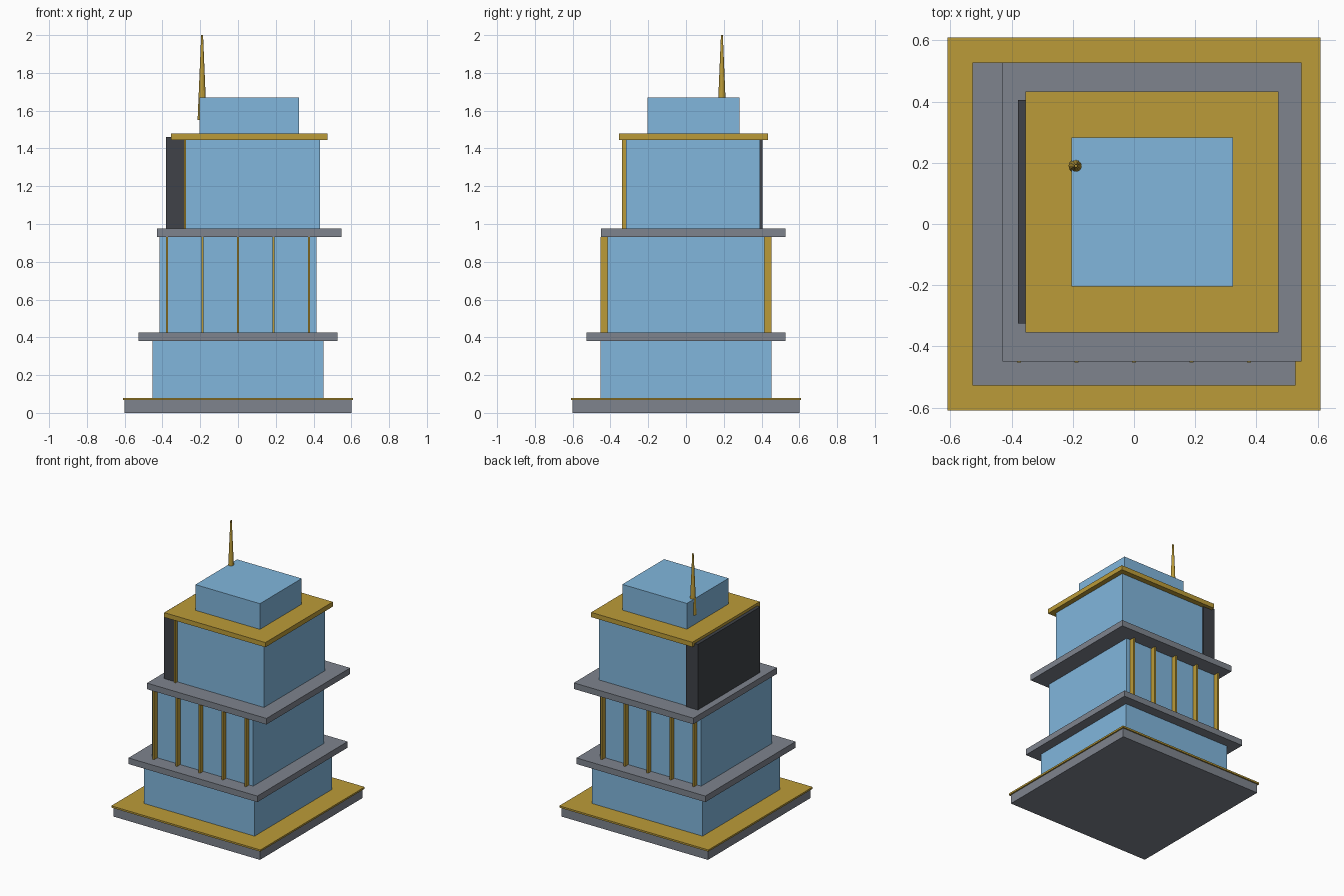
import bpy

if "Cube" in bpy.data.objects:
    bpy.data.objects.remove(bpy.data.objects["Cube"])


def material(name, color):
    m = bpy.data.materials.new(name)
    m.diffuse_color = color
    m.use_nodes = True
    m.node_tree.nodes["Principled BSDF"].inputs["Base Color"].default_value = m.diffuse_color
    return m


GLASS = material("glass_blue", (0.22, 0.47, 0.72, 1))
GOLD = material("gold", (0.50, 0.33, 0.04, 1))
STONE = material("stone_grey", (0.21, 0.23, 0.27, 1))
DARK = material("dark_core", (0.05, 0.055, 0.065, 1))


def box(name, x, y, z, mat):
    """Box from (min, max) ranges along each axis."""
    size = [r[1] - r[0] for r in (x, y, z)]
    mid = [(r[0] + r[1]) / 2 for r in (x, y, z)]
    bpy.ops.mesh.primitive_cube_add(size=1, location=mid)
    ob = bpy.context.object
    ob.name = name
    for v in ob.data.vertices:
        v.co = [c * s for c, s in zip(v.co, size)]
    ob.data.materials.append(mat)
    return ob


def sym(h):
    return (-h, h)


# Plinth with gold trim
box("plinth", sym(0.60), sym(0.60), (0, 0.07), STONE)
box("plinth_trim", sym(0.61), sym(0.61), (0.067, 0.08), GOLD)

# Lower and middle storeys with their terraces
box("lower_block", sym(0.453), sym(0.453), (0.08, 0.38), GLASS)
box("lower_terrace", sym(0.5275), sym(0.5275), (0.38, 0.425), STONE)
box("middle_block", sym(0.415), sym(0.415), (0.425, 0.93), GLASS)
box("upper_terrace", (-0.43, 0.548), (-0.45, 0.528), (0.93, 0.975), STONE)

# Vertical gold fins on the front and back of the middle storey
for side, (y0, y1) in {"front": (-0.452, -0.415), "back": (0.415, 0.452)}.items():
    for i in range(5):
        cx = -0.376 + i * 0.188
        box(f"fin_{side}_{i + 1}", (cx - 0.006, cx + 0.006), (y0, y1),
            (0.425, 0.93), GOLD)

# Offset upper storey, dark service core and gold edge strip
box("upper_block", (-0.285, 0.435), (-0.317, 0.393), (0.975, 1.445), GLASS)
box("service_core", (-0.38, -0.285), (-0.325, 0.405), (0.975, 1.46), DARK)
box("edge_strip", (-0.287, -0.274), (-0.338, -0.317), (0.975, 1.445), GOLD)

# Roof slab and penthouse
box("roof_slab", (-0.355, 0.473), (-0.355, 0.433), (1.445, 1.48), GOLD)
box("penthouse", (-0.205, 0.323), (-0.205, 0.283), (1.48, 1.67), GLASS)

# Corner spire
bpy.ops.mesh.primitive_cone_add(vertices=12, radius1=0.024, radius2=0.005,
                                depth=0.45, location=(-0.19, 0.19, 1.775))
spire = bpy.context.object
spire.name = "spire"
spire.data.materials.append(GOLD)
